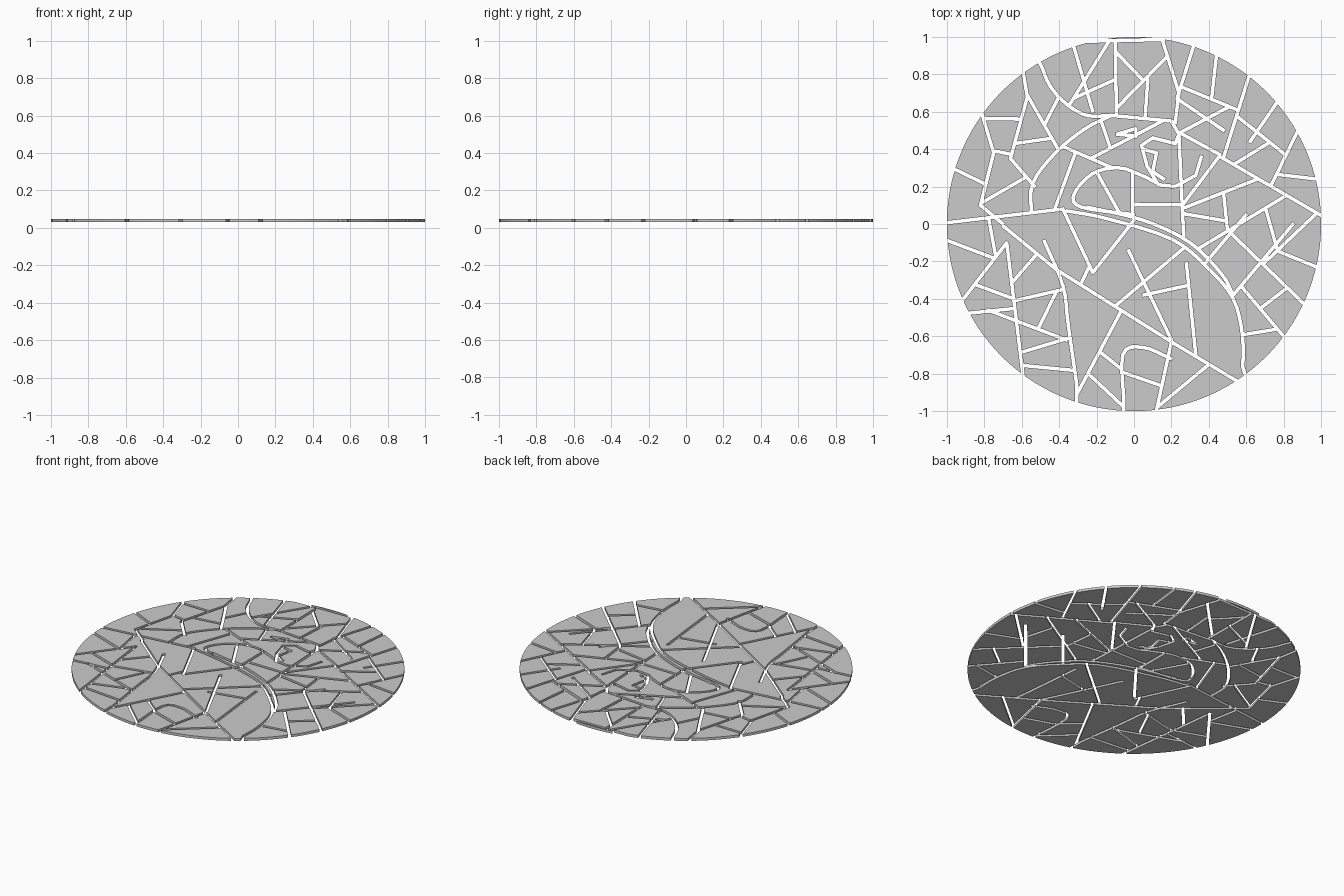
import bpy, bmesh, math, random
from mathutils import Vector
from mathutils.geometry import delaunay_2d_cdt

if "Cube" in bpy.data.objects:
    bpy.data.objects.remove(bpy.data.objects["Cube"])

random.seed(4)
Z0, Z1, GAP = 0.03, 0.047, 0.019

# Curved contours of the animal (few control points, smoothed)
CURVES = {
    "neck": [(-.12, .58), (-.26, .51), (-.42, .38), (-.54, .22), (-.55, .06)],
    "throat": [(.12, .22), (.04, .26), (-.08, .30), (-.22, .27), (-.32, .16), (-.28, .09), (0, .05)],
    "back": [(-.36, .07), (-.15, .03), (.2, -.08), (.4, -.24), (.53, -.40), (.58, -.6), (.58, -.82)],
    "ridge": [(-.25, .09), (.05, .02), (.3, -.10), (.47, -.27), (.53, -.38)],
    "crest": [(-.5, .86), (-.45, .74), (-.36, .64), (-.25, .58), (-.12, .58)],
    "foot": [(-.05, -1), (-.06, -.7), (.05, -.66), (.2, -.72)],
    "leg": [(-.48, -.09), (-.38, -.33), (-.35, -.55), (-.29, -.97)],
}
# Straight-edged contours of the head
HEAD = {
    "snout": [(-.12, .58), (.2, .55), (.24, .48), (.22, .43), (.10, .46), (.04, .42), (.07, .31), (.13, .21)],
    "jaw": [(.13, .21), (.22, .20), (.33, .26), (.36, .36)],
    "eye": [(-.09, .48), (.01, .51), (.01, .47), (-.09, .48)],
    "teeth": [(.05, .40), (.12, .38), (.10, .28), (.16, .24)],
}
# Long cracks that run between the big shards
CRACKS = [
    (-1, 0, -.38, .08), (-.38, .08, -.22, -.26), (-.7, -.01, -.42, -.24), (-.42, -.24, .2, -.63),
    (.2, -.63, .6, -.84), (-.22, -.26, 0, .02), (-.03, -.14, .2, -.62), (.05, -.38, .28, -.33),
    (.28, -.21, .33, -.70), (.2, -.63, .1, -1), (.24, .49, .46, .37), (.46, .36, 1, .01),
    (-.32, .95, -.22, .6), (-.3, .92, .15, .93), (.12, 1, .24, .7), (.24, .7, .22, .54),
    (.32, .96, .23, .67), (.23, .67, .48, .5), (.6, .81, .48, .36), (.76, .67, .62, .44),
    (.85, .52, .73, .2), (-.57, .83, -.57, .68), (-.57, .68, -.66, .35), (-.66, .35, -.53, .2),
    (-.78, .6, -.75, .38), (-.75, .38, -.82, .1), (-.82, .1, -.7, 0), (-.68, -.1, -.9, -.43),
    (-.68, -.1, -.55, -.84), (-.78, -.46, -.36, -.62), (.38, -.21, .6, .05), (.53, -.38, .85, 0)]


def smooth(p, steps=4):
    """Catmull-Rom through the control points."""
    p = [Vector(q) for q in p]
    p = [2 * p[0] - p[1]] + p + [2 * p[-1] - p[-2]]
    out = []
    for a, b, c, d in zip(p, p[1:], p[2:], p[3:]):
        for i in range(steps):
            t = i / steps
            out.append(.5 * (2 * b + (c - a) * t + (2 * a - 5 * b + 4 * c - d) * t * t
                             + (3 * b - a - 3 * c + d) * t ** 3))
    return out + [p[-2]]


paths = [smooth(c) for c in CURVES.values()]
paths += [[Vector(q) for q in c] for c in HEAD.values()]
paths += [[Vector(c[:2]), Vector(c[2:])] for c in CRACKS]

# Disc outline, then one narrow quad per contour segment
N = 160
pts = [Vector((math.cos(2 * math.pi * i / N), math.sin(2 * math.pi * i / N))) for i in range(N)]
regions = [list(range(N))]
for path in paths:
    for k in (0, -1):                          # run rim strokes past the edge
        if path[k].length > .92:
            path[k] = path[k] * 1.06
    for a, b in zip(path, path[1:]):
        d = (b - a).normalized() * GAP / 2
        n = Vector((-d.y, d.x))
        a, b = a - d * .6, b + d * .6
        regions.append(list(range(len(pts), len(pts) + 4)))
        pts += [a - n, b - n, b + n, a + n]
verts, _, tris, _, _, owners = delaunay_2d_cdt(pts, [], regions, 1, 1e-5)

# Keep what is inside the disc and outside every gap
bm = bmesh.new()
bv = [bm.verts.new((v.x, v.y, Z0)) for v in verts]
for t, own in zip(tris, owners):
    if list(own) == [0]:
        bm.faces.new([bv[i] for i in t])


def islands():
    """Groups of connected faces, one per tile."""
    todo, found = set(bm.faces), []
    while todo:
        stack, group = [todo.pop()], []
        while stack:
            f = stack.pop()
            group.append(f)
            for e in f.edges:
                for g in e.link_faces:
                    if g in todo:
                        todo.remove(g)
                        stack.append(g)
        found.append(sorted(group, key=lambda f: f.calc_center_median().to_tuple(5)))
    return sorted(found, key=lambda g: g[0].calc_center_median().to_tuple(5))


def split(tile):
    """Crack one tile across its long axis, leaving a gap."""
    area = sum(f.calc_area() for f in tile)
    mid = sum((f.calc_center_median() * f.calc_area() for f in tile), Vector()) / area
    ds = [v.co - mid for f in tile for v in f.verts]
    ang = .5 * math.atan2(2 * sum(d.x * d.y for d in ds), sum(d.x ** 2 - d.y ** 2 for d in ds))
    ang += random.uniform(-.45, .45)
    n = Vector((math.cos(ang), math.sin(ang), 0))
    geom = list({x for f in tile for x in (f, *f.edges, *f.verts)})
    for s in (-.5, .5):
        geom = bmesh.ops.bisect_plane(bm, geom=geom, dist=1e-6, plane_co=mid + n * GAP * s, plane_no=n)["geom"]
    gap = [f for f in geom if isinstance(f, bmesh.types.BMFace)
           and abs((f.calc_center_median() - mid).dot(n)) < GAP / 2]
    bmesh.ops.delete(bm, geom=gap, context='FACES')


# Shatter the remaining large tiles; the body keeps bigger ones
for _ in range(5):
    for tile in islands():
        area = sum(f.calc_area() for f in tile)
        c = sum((f.calc_center_median() * f.calc_area() for f in tile), Vector()) / area
        body = -.45 < c.x < .58 and -.62 < c.y < .02
        if area > (.16 if body else .042):
            split(tile)

# Give the tiles their thickness
bmesh.ops.delete(bm, geom=[v for v in bm.verts if not v.link_faces], context='VERTS')
bmesh.ops.recalc_face_normals(bm, faces=bm.faces[:])
top = bmesh.ops.extrude_face_region(bm, geom=bm.faces[:], use_keep_orig=True)
bmesh.ops.translate(bm, vec=(0, 0, Z1 - Z0),
                    verts=[g for g in top["geom"] if isinstance(g, bmesh.types.BMVert)])
bmesh.ops.recalc_face_normals(bm, faces=bm.faces[:])
mesh = bpy.data.meshes.new("mosaic_tiles")
bm.to_mesh(mesh)
bm.free()
bpy.context.collection.objects.link(bpy.data.objects.new("mosaic_tiles", mesh))
